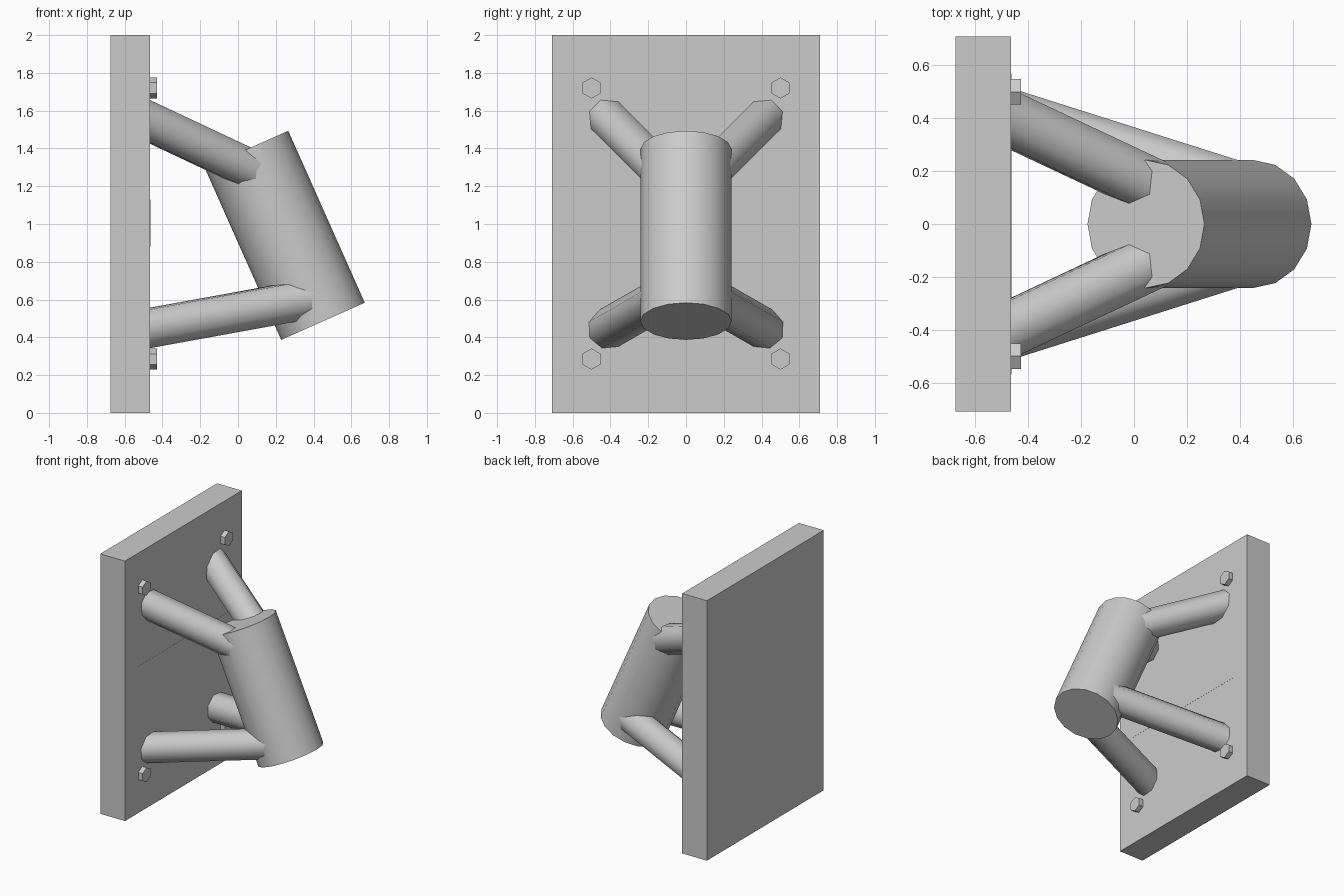
import bpy, bmesh
from math import radians
from mathutils import Vector, Matrix

if "Cube" in bpy.data.objects:
    bpy.data.objects.remove(bpy.data.objects["Cube"])

FACE = -0.465  # front face of the wall plate


def finish(name, bm, smooth=False):
    bmesh.ops.recalc_face_normals(bm, faces=bm.faces)
    me = bpy.data.meshes.new(name)
    bm.to_mesh(me)
    bm.free()
    ob = bpy.data.objects.new(name, me)
    bpy.context.collection.objects.link(ob)
    if smooth:
        bpy.ops.object.select_all(action='DESELECT')
        ob.select_set(True)
        bpy.context.view_layer.objects.active = ob
        bpy.ops.object.shade_smooth_by_angle(angle=radians(50))
    return ob


def box(name, lo, hi):
    lo, hi = Vector(lo), Vector(hi)
    bm = bmesh.new()
    bmesh.ops.create_cube(bm, size=1, matrix=Matrix.Translation((lo + hi) / 2)
                          @ Matrix.Diagonal((*(hi - lo), 1)))
    return finish(name, bm)


def prism(name, start, end, radius, sides, ref, phase=0, smooth=True):
    """Prism from start to end; a corner points along ref, turned by phase."""
    a, b = Vector(start), Vector(end)
    z = (b - a).normalized()
    ref = Vector(ref)
    y = (ref - z * ref.dot(z)).normalized()
    x = y.cross(z)
    frame = Matrix((x, y, z)).transposed().to_4x4()
    bm = bmesh.new()
    bmesh.ops.create_cone(bm, cap_ends=True, segments=sides, radius1=radius,
                          radius2=radius, depth=(b - a).length,
                          matrix=Matrix.Translation((a + b) / 2) @ frame
                          @ Matrix.Rotation(radians(phase), 4, 'Z'))
    return finish(name, bm, smooth)


# Wall plate and its thin centre panel
box("wall_plate", (-0.675, -0.71, 0), (FACE, 0.71, 2))
box("centre_panel", (FACE - 0.02, -0.57, 0.88), (FACE + 0.001, 0.57, 1.13))

# Tilted barrel
prism("barrel", (0.45, 0, 0.485), (0.045, 0, 1.395), 0.242, 16, (0, 1, 0))


# Support struts running from the plate into the barrel
def strut(name, s, y, z, dy, dz, reach, phase):
    start = Vector((FACE - 0.06, s * (y + 0.06 * dy), z - 0.06 * dz))
    end = Vector((FACE + reach, s * (y - reach * dy), z + reach * dz))
    prism(name, start, end, 0.11, 8, (1, 0, 0), s * phase)


for s, side in ((-1, "front"), (1, "back")):
    strut(f"upper_strut_{side}", s, 0.395, 1.54, 0.47, -0.47, 0.68, 22.5)
    strut(f"lower_strut_{side}", s, 0.405, 0.45, 0.317, 0.182, 0.88, 3)
    # Hexagonal bolt heads
    for z, level in ((0.285, "lower"), (1.72, "upper")):
        prism(f"{level}_bolt_{side}", (FACE - 0.03, s * 0.5, z),
              (-0.428, s * 0.5, z), 0.056, 6, (0, 0, 1), smooth=False)
